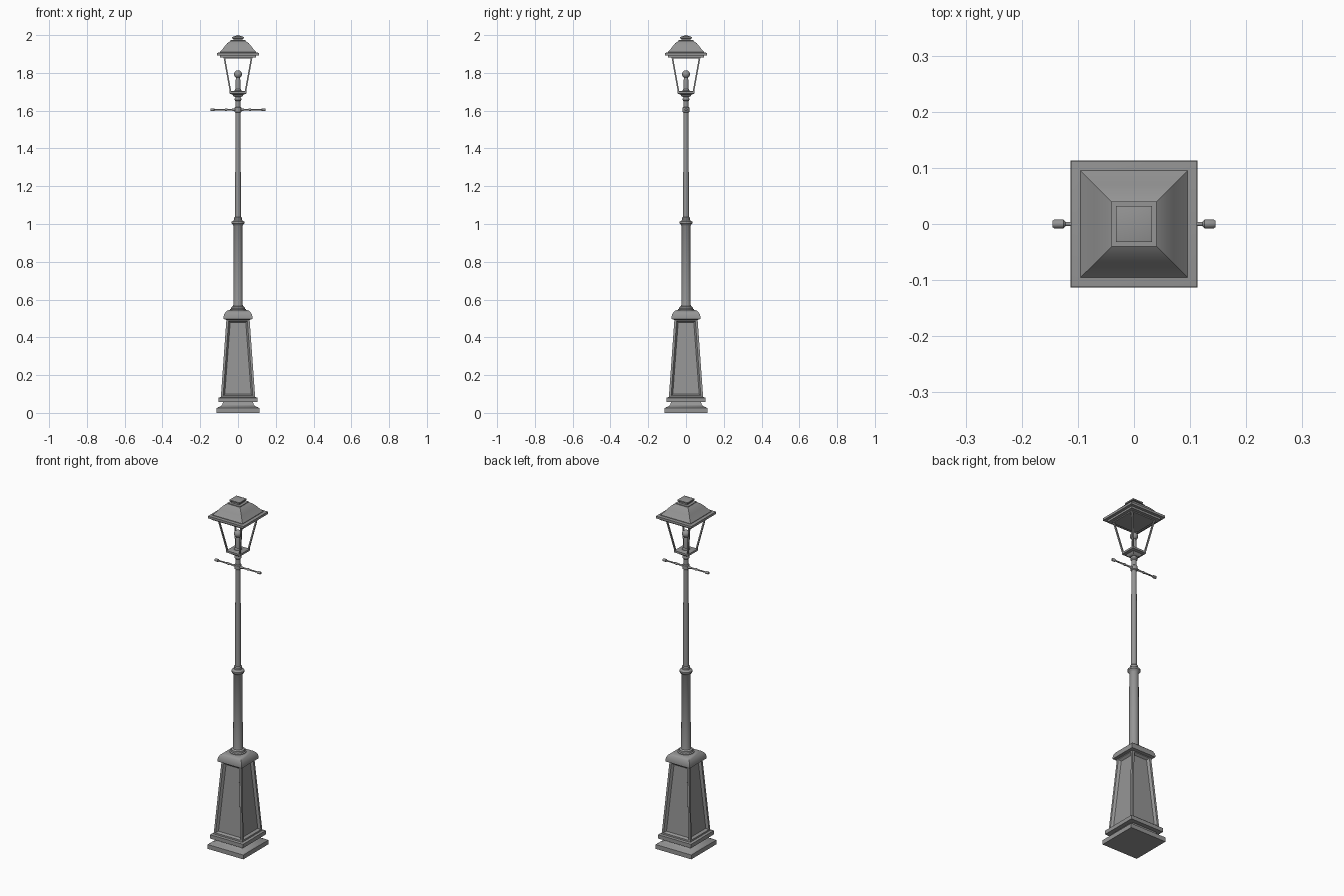
import bpy, bmesh, math
from mathutils import Vector, Matrix

cube = bpy.data.objects.get("Cube")
if cube:
    bpy.data.objects.remove(cube, do_unlink=True)

metal = bpy.data.materials.new("grey_metal")
metal.use_nodes = True
grey = (0.3, 0.3, 0.3, 1)
metal.diffuse_color = grey
metal.node_tree.nodes["Principled BSDF"].inputs["Base Color"].default_value = grey


def finish(name, bm, smooth=False):
    bmesh.ops.recalc_face_normals(bm, faces=bm.faces)
    mesh = bpy.data.meshes.new(name)
    bm.to_mesh(mesh)
    bm.free()
    mesh.materials.append(metal)
    obj = bpy.data.objects.new(name, mesh)
    bpy.context.collection.objects.link(obj)
    if smooth:
        bpy.ops.object.select_all(action="DESELECT")
        obj.select_set(True)
        bpy.context.view_layer.objects.active = obj
        bpy.ops.object.shade_smooth_by_angle(angle=math.radians(35))
    return obj


def revolve(profile, sides):
    """Closed solid from (radius, height) pairs; four sides use half widths."""
    bm = bmesh.new()
    scale = math.sqrt(2) if sides == 4 else 1
    turn = math.pi / sides
    rings = []
    for r, z in profile:
        rings.append([bm.verts.new((r * scale * math.cos(turn + math.tau * i / sides),
                                    r * scale * math.sin(turn + math.tau * i / sides), z))
                      for i in range(sides)])
    for low, high in zip(rings, rings[1:]):
        for i in range(sides):
            j = (i + 1) % sides
            bm.faces.new((low[i], low[j], high[j], high[i]))
    bm.faces.new(rings[0][::-1])
    bm.faces.new(rings[-1])
    bmesh.ops.remove_doubles(bm, verts=bm.verts, dist=0.00001)
    return bm


def square_part(name, profile):
    return finish(name, revolve(profile, 4), True)


def round_part(name, profile, sides=16):
    return finish(name, revolve(profile, sides), True)


# Square foot with a cove between two slabs
square_part("foot", [(.113, 0), (.113, .025), (.105, .03), (.09, .036), (.082, .046),
                     (.079, .058), (.104, .058), (.104, .08), (.094, .083)])

# Tapered pedestal with a recessed panel on each side
bm = revolve([(.091, .08), (.061, .5)], 4)
bm.normal_update()
sides = [f for f in bm.faces if abs(f.normal.z) < 0.5]
bmesh.ops.inset_individual(bm, faces=sides, thickness=.017)
bmesh.ops.inset_individual(bm, faces=sides, thickness=.003, depth=-.003)
bmesh.ops.inset_individual(bm, faces=sides, thickness=.009, depth=-.010)
finish("pedestal", bm)

# Rounded square cap of the pedestal
square_part("pedestal_cap", [(.062, .493), (.077, .497), (.077, .506), (.074, .52),
                             (.067, .533), (.056, .542), (.044, .545)])

# Lower column with its collars
round_part("lower_column", [(.044, .54), (.044, .548), (.038, .552), (.036, .56), (.027, .566),
                            (.025, .575), (.024, .99), (.028, .996), (.034, 1.003),
                            (.034, 1.012), (.027, 1.018), (.021, 1.02), (.021, 1.033),
                            (.016, 1.038)])
round_part("upper_pole", [(.016, 1.03), (.013, 1.67)])
round_part("crossbar_collar", [(.013, 1.59), (.018, 1.594), (.018, 1.616), (.013, 1.62)])

# Ladder rest, mirrored about the pole
for side, label in ((1, "left"), (-1, "right")):
    bm = revolve([(.009, .008), (.007, .022), (.0045, .035), (.0045, .055), (.007, .06),
                  (.007, .065), (.0045, .07), (.004, .122), (.008, .126),
                  (.008, .142), (.006, .145)], 12)
    bm.transform(Matrix.Translation((0, 0, 1.605)) @ Matrix.Rotation(side * math.pi / 2, 4, "Y"))
    finish(label + "_crossbar", bm, True)

# Lantern seat and lamp
round_part("lantern_neck", [(.013, 1.65), (.018, 1.656), (.018, 1.664), (.014, 1.67), (.014, 1.69)])
square_part("lantern_floor", [(.016, 1.672), (.024, 1.677), (.03, 1.686), (.044, 1.69),
                              (.044, 1.701), (.038, 1.704)])
round_part("lamp_holder", [(.02, 1.7), (.02, 1.707), (.014, 1.715), (.013, 1.76), (.01, 1.775)])
bm = bmesh.new()
bmesh.ops.create_uvsphere(bm, u_segments=16, v_segments=10, radius=.021,
                          matrix=Matrix.Translation((0, 0, 1.793)))
finish("bulb", bm, True)

# Four slanted corner bars
bm = bmesh.new()
for sx in (-1, 1):
    for sy in (-1, 1):
        rings = []
        for spot in ((.039, 1.698), (.073, 1.885)):
            centre = Vector((sx * spot[0], sy * spot[0], spot[1]))
            rings.append([bm.verts.new(centre + Vector((dx * .004, dy * .004, 0)))
                          for dx, dy in ((-1, -1), (1, -1), (1, 1), (-1, 1))])
        a, b = rings
        for i in range(4):
            j = (i + 1) % 4
            bm.faces.new((a[i], a[j], b[j], b[i]))
        bm.faces.new(a[::-1])
        bm.faces.new(b)
finish("corner_bars", bm)

# Stepped eaves, swept roof and finial
square_part("eaves", [(.078, 1.876), (.078, 1.882), (.096, 1.882), (.096, 1.893),
                      (.112, 1.893), (.112, 1.906), (.095, 1.908)])
square_part("roof", [(.095, 1.905), (.095, 1.911), (.084, 1.923), (.07, 1.942),
                     (.056, 1.958), (.04, 1.969), (.04, 1.973)])
square_part("finial", [(.025, 1.97), (.025, 1.98), (.032, 1.983), (.032, 1.99), (0, 2)])
